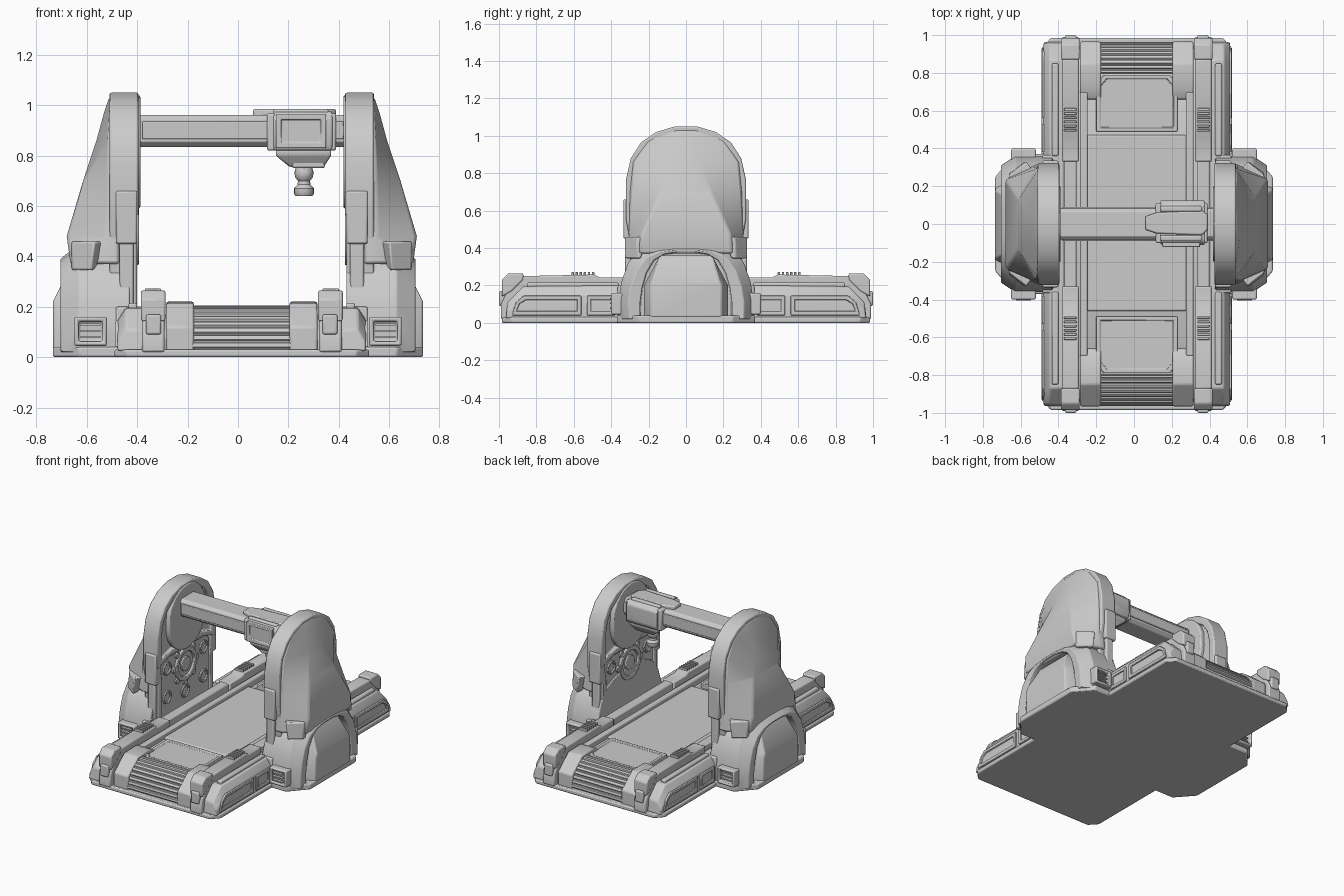
import bpy, bmesh
from math import sin, cos, pi

if "Cube" in bpy.data.objects:
    bpy.data.objects.remove(bpy.data.objects["Cube"])

C = 0.015  # mirror plane of base and towers


def sec(pts, axis, t):
    """Place a 2D outline on the plane axis = t."""
    if axis == 'x':
        return [(t, a, b) for a, b in pts]
    if axis == 'y':
        return [(a, t, b) for a, b in pts]
    return [(a, b, t) for a, b in pts]


def loft(name, sections, bevel=0.008, mx=None, my=False):
    """Skin closed loops, cap the ends, optionally mirror in x (about mx) and y."""
    bm = bmesh.new()
    for fx in ([False] if mx is None else [False, True]):
        for fy in ([False, True] if my else [False]):
            rings = [[bm.verts.new((2 * mx - x if fx else x, -y if fy else y, z))
                      for x, y, z in s] for s in sections]
            n = len(rings[0])
            for r, q in zip(rings, rings[1:]):
                for i in range(n):
                    j = (i + 1) % n
                    bm.faces.new((r[i], r[j], q[j], q[i]))
            bm.faces.new(rings[0])
            bm.faces.new(rings[-1])
    bmesh.ops.recalc_face_normals(bm, faces=bm.faces)
    me = bpy.data.meshes.new(name)
    bm.to_mesh(me)
    bm.free()
    ob = bpy.data.objects.new(name, me)
    bpy.context.collection.objects.link(ob)
    if bevel:
        m = ob.modifiers.new("edge", 'BEVEL')
        m.width, m.segments, m.limit_method = bevel, 2, 'ANGLE'
    bpy.ops.object.select_all(action='DESELECT')
    ob.select_set(True)
    bpy.context.view_layer.objects.active = ob
    bpy.ops.object.shade_smooth_by_angle(angle=0.6)
    return ob


def prism(name, pts, axis, a, b, **k):
    return loft(name, [sec(pts, axis, a), sec(pts, axis, b)], **k)


def rect(a0, a1, b0, b1):
    return [(a0, b0), (a1, b0), (a1, b1), (a0, b1)]


def box(name, x0, x1, y0, y1, z0, z1, **k):
    return prism(name, rect(x0, x1, y0, y1), 'z', z0, z1, **k)


def sym(half):
    """Half outline, bottom to top on the +y side, closed by its reflection."""
    return half + [(-y, z) for y, z in reversed(half)]


def inset(pts, d):
    """Shrink an outline by d on each side of its bounding box."""
    (u0, u1), (v0, v1) = [(min(c), max(c)) for c in zip(*pts)]
    cu, cv = (u0 + u1) / 2, (v0 + v1) / 2
    return [(cu + (u - cu) * (1 - 2 * d / (u1 - u0)),
             cv + (v - cv) * (1 - 2 * d / (v1 - v0))) for u, v in pts]


def tray(name, pts, axis, a, b, wall, depth, **k):
    """Prism from a to b whose b face has a recess inside a rim."""
    inner = inset(pts, wall)
    return loft(name, [sec(pts, axis, a), sec(pts, axis, b), sec(inner, axis, b),
                       sec(inner, axis, depth)], **k)


def circle(cu, cv, r, n=24):
    return [(cu + r * cos(2 * pi * i / n), cv + r * sin(2 * pi * i / n)) for i in range(n)]


# --- base slab and bed
prism("base_plate", [(-.49, -.93), (-.44, -.985), (.47, -.985), (.52, -.93),
                     (.52, .93), (.47, .985), (-.44, .985), (-.49, .93)], 'z', 0, .03)
prism("bed_core", sym([(.94, .02), (.93, .10), (.80, .17)]), 'x', -.42, .45)
box("bed_centre_panel", -.25, .28, -.46, .47, .15, .185)
tray("bed_end_panel", [(-.2, .49), (.23, .49), (.23, .74), (.19, .79), (-.16, .79), (-.2, .74)],
     'z', .15, .198, .02, .19, my=True)
box("bed_edge_strip", .275, .315, -.70, .70, .15, .21, mx=C)

# --- ribbed grilles at both ends
ribs = [(.78, .025)]
for i in range(9):
    for t, r in ((i, .95), (i + .15, 1), (i + .65, 1), (i + .8, .95)):
        a = t / 9 * pi / 2
        ribs.append((.80 + .165 * r * sin(a) ** 1.15, .03 + .175 * r * cos(a)))
ribs.append((.95, .025))
prism("end_grille", ribs, 'x', -.18, .21, bevel=0, my=True)
prism("grille_cheek", [(.66, .03), (.965, .02), (.965, .12), (.85, .215), (.72, .22), (.66, .19)],
      'x', .205, .315, mx=C, my=True)

# --- long rails with thicker ends and clips
prism("rail_middle", rect(-.5, .5, .03, .238), 'x', .335, .40, mx=C)
prism("rail_end", [(.33, .02), (.99, .02), (.99, .10), (.965, .15), (.87, .25), (.49, .258),
                   (.46, .243), (.33, .243)], 'x', .322, .412, mx=C, my=True)
box("rail_end_block", .335, .395, .96, 1.0, .09, .17, mx=C, my=True)
prism("rail_end_cap", [(.93, .17), (.985, .14), (.985, .23), (.95, .265), (.87, .265), (.87, .23)],
      'x', .318, .416, mx=C, my=True)
for i in range(6):
    box("rail_clip_rib", .335, .40, .49 + i * .022, .503 + i * .022, .25, .272,
        bevel=.003, mx=C, my=True)

# --- side bodies of the base
side = sym([(.965, .025), (.955, .11), (.87, .195), (.40, .20)])
loft("base_side", [sec(side, 'x', .40), sec(side, 'x', .475),
                   sec([(y, z - (.05 if z > .1 else 0)) for y, z in side], 'x', .508)], mx=C)
prism("base_top_strip", rect(.36, .85, .18, .215), 'x', .43, .465, mx=C, my=True)
tray("side_panel_long", [(.56, .04), (.93, .04), (.91, .11), (.87, .145), (.56, .145)],
     'x', .49, .517, .022, .507, bevel=.004, mx=C, my=True)
tray("side_panel_short", rect(.38, .53, .04, .145), 'x', .49, .517, .02, .507,
     bevel=.004, mx=C, my=True)

# --- tower feet
prism("tower_foot_plate", [(.42, -.37), (.63, -.37), (.735, -.25), (.735, .25), (.63, .37),
                           (.42, .37)], 'z', 0, .04, mx=0)
for s in (-1, 1):
    tray("foot_vent", rect(.52, .65, .045, .16), 'y', s * .3, s * .40, .018, s * .365, mx=0)
    for i in range(3):
        box("foot_vent_slat", .545, .625, s * .385 - .02, s * .385, .075 + i * .025,
            .083 + i * .025, bevel=0, mx=0)
box("foot_corner_trim", .425, .515, .30, .365, .01, .20, mx=C, my=True)

# --- lower housing: arch with recess and sloping door
arch = sym([(.36, .02), (.36, .13), (.345, .22), (.31, .32), (.25, .40), (.17, .437), (.07, .45)])
lip = [(y * .86, z * .86 + .003) for y, z in arch]
hole = [(y * .68, z * .83 + .004) for y, z in arch]
loft("arch_housing", [sec(arch, 'x', .43), sec(arch, 'x', .63), sec(lip, 'x', .705),
                      sec(hole, 'x', .70), sec(hole, 'x', .60)], mx=0)
door = [(.225, .02), (.225, .20), (.14, .36)]
loft("housing_door", [sec(sym(door), 'x', .58), sec(sym(door), 'x', .665),
                      sec(sym([(.19, .03), (.19, .20), (.18, .22)]), 'x', .735)], mx=0)

# --- tower side plate with rim facing inward
plate = sym([(.30, .03), (.30, .44), (.322, .56), (.322, .76), (.295, .88), (.24, .965),
             (.16, 1.02), (.06, 1.05)])
tray("tower_plate", plate, 'x', .54, .43, .045, .452, mx=C)
upper = [(y, z) for y, z in plate if z > .5]
tray("upper_rim", upper + [(-.19, .60), (.19, .60)], 'x', .52, .425, .05, .446, mx=C)
pill = circle(0, .81, .2, 28)
prism("beam_mount", [(y, z + (.03 if z > .81 else -.02)) for y, z in pill], 'x', .46, .418, mx=C)
prism("lower_inner_plate", sym([(.27, .04), (.27, .56), (.2, .62)]), 'x', .47, .44, mx=C)
tray("bearing_ring", circle(0, .48, .115), 'x', .45, .424, .03, .442, bevel=.004, mx=C)
prism("bearing_hub", circle(0, .48, .05), 'x', .45, .428, bevel=.004, mx=C)
for i in range(8):
    a = i * pi / 4
    prism("bearing_lug", circle(.125 * cos(a), .48 + .125 * sin(a), .022, 8), 'x', .45, .430,
          bevel=.003, mx=C)
for y, z in ((-.2, .32), (0, .29), (.2, .32), (-.2, .52), (.2, .52)):
    tray("port", circle(y, z, .045, 14), 'x', .46, .43, .012, .445, bevel=.003, mx=C)
box("edge_clamp", .43, .515, .27, .335, .45, .66, mx=C, my=True)
box("edge_cable_cover", .445, .50, .28, .325, .18, .47, mx=C, my=True)

# --- outer hood tapering to the top
hood = []
for z, w, xm, wo, xo in ((.37, .315, .55, .25, .695), (.48, .305, .55, .235, .71),
                         (.70, .30, .548, .135, .645), (.86, .285, .545, .065, .592),
                         (.97, .21, .54, .055, .562), (1.035, .09, .53, .045, .54)):
    hood.append([(.50, -w, z), (xm, -w, z), (xo, -wo, z), (xo, wo, z), (xm, w, z), (.50, w, z)])
loft("tower_hood", hood, bevel=.012, mx=C)
loft("hood_tip", [sec([(.53, .24), (.60, .33), (.69, .26), (.69, .20)], 'z', .46),
                  sec([(.60, .27), (.61, .33), (.69, .27), (.69, .24)], 'z', .345)],
     mx=C, my=True)

# --- gantry beam
prism("gantry_beam", [(-.06, .835), (.06, .835), (.082, .855), (.082, .945), (.065, .962),
                      (-.065, .962), (-.082, .945), (-.082, .855)], 'x', -.40, .43, bevel=.003)
box("beam_stripe", -.38, .42, .07, .09, .865, .935, bevel=.004, my=True)

# --- carriage and tool head
prism("carriage_body", [(-.10, .82), (.11, .82), (.125, .845), (.125, .95), (.10, .975),
                        (-.09, .975), (-.11, .95), (-.11, .845)], 'x', .14, .375)
tray("carriage_face", rect(.15, .35, .83, .965), 'y', -.09, -.122, .022, -.114, bevel=.005)
for x in (.115, .355):
    box("carriage_collar", x, x + .035, -.10, .11, .82, .968)
prism("carriage_top_cover", [(.06, -.03), (.12, -.05), (.36, -.06), (.39, -.03), (.39, .05),
                             (.36, .07), (.12, .06), (.06, .04)], 'z', .95, .985)
for y in (-.075, .08):
    box("carriage_top_rib", .14, .36, y - .015, y + .015, .96, .985)
loft("tool_wedge", [sec(rect(.15, .37, -.09, .10), 'z', .825), sec(rect(.15, .37, -.09, .10), 'z', .80),
                    sec(rect(.205, .34, -.06, .07), 'z', .755)])
box("tool_block", .215, .345, -.07, .05, .75, .81)
loft("tool_nozzle", [sec(circle(.262, -.01, r, 16), 'z', z) for z, r in
                     ((.76, .03), (.735, .038), (.715, .036), (.70, .024), (.685, .026),
                      (.67, .04), (.65, .04), (.64, .034))], bevel=0)
